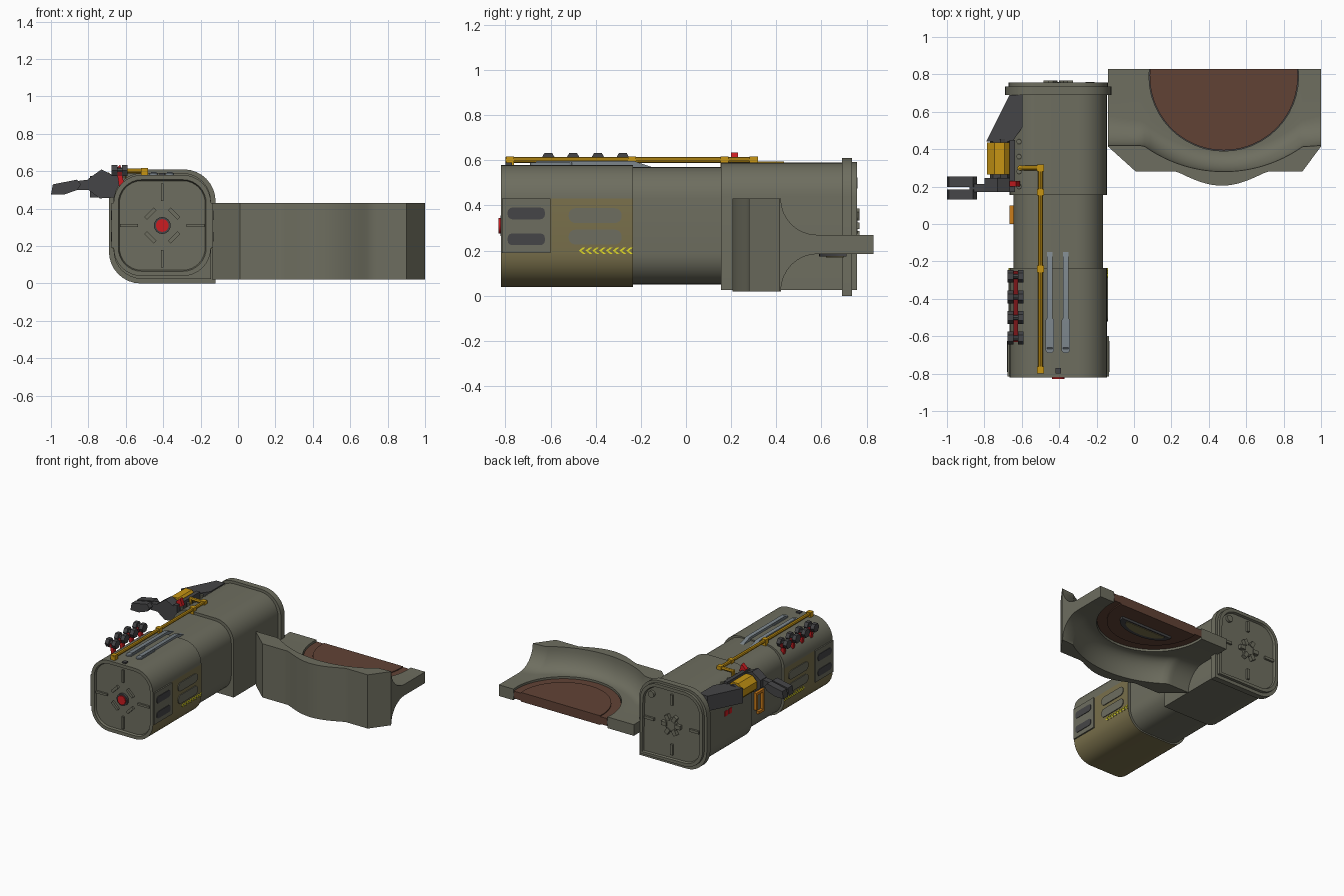
import bpy, bmesh, math
from mathutils import Vector

if "Cube" in bpy.data.objects:
    bpy.data.objects.remove(bpy.data.objects["Cube"], do_unlink=True)


def material(name, *rgb):
    m = bpy.data.materials.new(name)
    m.use_nodes = True
    m.diffuse_color = (*rgb, 1)
    m.node_tree.nodes["Principled BSDF"].inputs["Base Color"].default_value = (*rgb, 1)
    return m


HULL = material("grey olive hull", .155, .155, .115)
OCHRE = material("ochre olive", .19, .16, .07)
BROWN = material("red brown", .12, .055, .036)
DARK = material("dark grey", .06, .06, .063)
YELLOW = material("machine yellow", .57, .3, .007)
STEEL = material("blue grey", .2, .235, .26)
RED = material("bright red", .6, .012, .015)
MAROON = material("deep red", .2, .008, .01)
LIME = material("marking yellow", .75, .7, .02)
ORANGE = material("orange", .6, .2, .01)
PARTS = []


def finish(name, bm, *mats):
    bmesh.ops.recalc_face_normals(bm, faces=bm.faces)
    mesh = bpy.data.meshes.new(name)
    bm.to_mesh(mesh)
    bm.free()
    for m in mats:
        mesh.materials.append(m)
    ob = bpy.data.objects.new(name, mesh)
    bpy.context.collection.objects.link(ob)
    PARTS.append(ob)
    return ob


def loft(bm, rings):
    rows = [[bm.verts.new(p) for p in ring] for ring in rings]
    n = len(rows[0])
    for a, b in zip(rows, rows[1:]):
        for i in range(n):
            j = (i + 1) % n
            bm.faces.new((a[i], a[j], b[j], b[i]))
    return bm.faces.new(rows[0]), bm.faces.new(rows[-1])


def place(axis, u, v, d):
    return {"x": (d, u, v), "y": (u, d, v), "z": (u, v, d)}[axis]


def prism(name, axis, pts, d0, d1, mat):
    bm = bmesh.new()
    loft(bm, [[place(axis, u, v, d) for u, v in pts] for d in (d0, d1)])
    return finish(name, bm, mat)


def rect(u0, u1, v0, v1):
    return [(u0, v0), (u1, v0), (u1, v1), (u0, v1)]


def rounded(u0, u1, v0, v1, r, square_corner=False, seg=8):
    """Rounded rectangle; optionally keep the low-v, high-u corner square."""
    pts = []
    corners = [(u1 - r, v1 - r), (u0 + r, v1 - r), (u0 + r, v0 + r), (u1 - r, v0 + r)]
    for k, (cu, cv) in enumerate(corners):
        if k == 3 and square_corner:
            pts.append((u1, v0))
            continue
        for i in range(seg + 1):
            a = math.pi / 2 * (k + i / seg)
            pts.append((cu + r * math.cos(a), cv + r * math.sin(a)))
    return pts


def disc(cu, cv, r, n=24, turn=0.0):
    return [(cu + r * math.cos(turn + 2 * math.pi * i / n),
             cv + r * math.sin(turn + 2 * math.pi * i / n)) for i in range(n)]


def spoke(name, angle, r0, r1, w, y0, y1, mat):
    """Bar pointing away from the tube axis."""
    c, s = math.cos(angle), math.sin(angle)
    pts = [(CX + u * c - v * s, CZ + u * s + v * c) for u, v in rect(r0, r1, -w / 2, w / 2)]
    return prism(name, "y", pts, y0, y1, mat)


def tube(name, pts, y0, y1, ochre_below=0.0, recess=None):
    bm = bmesh.new()
    caps = loft(bm, [[(x, y, z) for x, z in pts] for y in (y0, y1)])
    for f in bm.faces:
        f.material_index = int(f not in caps and f.calc_center_median().z < ochre_below)
    bmesh.ops.recalc_face_normals(bm, faces=bm.faces)
    if recess is not None:
        bmesh.ops.inset_region(bm, faces=[caps[recess]], thickness=.025)
        bmesh.ops.inset_region(bm, faces=[caps[recess]], thickness=.006, depth=-.016)
    return finish(name, bm, HULL, OCHRE)


# Tube body
CX, CZ = -.405, .31
front = rounded(-.665, -.145, .04, .58, .15)
tube("front_section", front, -.82, -.6, .19, recess=0)
tube("painted_section", front, -.6, -.235, .435)
tube("middle_section", rounded(-.645, -.165, .05, .57, .14), -.235, .16)
tube("rear_section", rounded(-.665, -.145, .025, .59, .15, True), .155, .7)
tube("rear_flange", rounded(-.69, -.12, 0, .61, .17, True), .69, .735)
tube("rear_cap", rounded(-.67, -.14, .025, .592, .155, True), .73, .757, recess=1)

# End cap ribs and hubs
for k in range(4):
    a = k * math.pi / 2
    spoke("front_rib", a, .13, .225, .016, -.818, -.8, HULL)
    spoke("front_hub_guard", a + math.pi / 4, .08, .1, .07, -.82, -.8, HULL)
    spoke("rear_rib", a, .15, .23, .02, .74, .756, HULL)
for k in range(6):
    spoke("rear_hub_tooth", k * math.pi / 3, .035, .08, .03, .74, .768, HULL)
prism("front_hub", "y", disc(CX, CZ, .045), -.822, -.8, DARK)
prism("front_button", "y", disc(CX, CZ, .034), -.83, -.8, RED)
prism("rear_hub", "y", disc(CX, CZ, .05), .74, .76, HULL)
prism("rear_port", "y", disc(CX + .17, .5, .025), .74, .76, HULL)

# Side panels, vents and chevrons, on both sides
for s in (-1, 1):
    x = CX + s * .26
    prism("vent_panel", "x", rect(-.815, -.6, .19, .43), x - s * .01, x + s * .01, HULL)
    for z in (.25, .365):
        prism("vent", "x", rounded(-.79, -.625, z - .026, z + .026, .02, seg=3),
              x, x + s * .014, DARK)
    for z in (.26, .355):
        prism("side_window", "x", rounded(-.52, -.285, z - .033, z + .033, .03, seg=4),
              x - s * .002, x + s * .006, HULL)
    for k in range(8):
        y = -.475 + k * .03
        pts = [(y, .2), (y + .018, .214), (y + .03, .214), (y + .012, .2),
               (y + .03, .186), (y + .018, .186)]
        prism("chevron", "x", pts, x - s * .002, x + s * .005, LIME)

# Right side markings and hook
for y in (.4, .45):
    prism("red_mark", "x", rect(y, y + .035, .34, .38), -.66, -.669, RED)
for box in (rect(0, .1, .35, .37), rect(0, .02, .2, .37), rect(.08, .1, .24, .37),
            rect(0, .07, .2, .22)):
    prism("hook_bar", "x", box, -.64, -.665, ORANGE)

# Roof pipe
prism("pipe_run", "y", disc(-.5, .602, .013, 8), -.8, .31, YELLOW)
prism("pipe_bend", "x", disc(.3, .602, .013, 8), -.615, -.495, YELLOW)
prism("pipe_drop", "z", disc(-.61, .3, .013, 8), .55, .61, YELLOW)
for y in (-.78, -.24, .17, .3):
    prism("pipe_clamp", "y", rect(-.518, -.482, .56, .617), y - .018, y + .018, YELLOW)
prism("roof_socket", "z", rect(-.42, -.39, -.8, -.77), .57, .59, DARK)

# Roof strips with a sloping rear end
for x in (-.45, -.365):
    pts = [(-.69, .575), (-.66, .597), (-.23, .597), (-.15, .57), (-.15, .56), (-.69, .56)]
    prism("roof_strip", "x", pts, x - .015, x + .015, STEEL)
    prism("strip_foot", "z", rounded(x - .023, x + .023, -.69, -.5, .02, seg=4), .57, .59, STEEL)

# Lamp row
prism("lamp_rail", "y", rect(-.645, -.62, .575, .6), -.63, -.25, MAROON)
for k in range(4):
    y = -.61 + k * .11
    prism("lamp_post", "y", [(-.645, .58), (-.62, .58), (-.6, .5), (-.63, .48)],
          y - .012, y + .012, RED)
    prism("lamp_axle", "x", disc(y, .605, .014, 8), -.67, -.59, DARK)
    for x in (-.66, -.605):
        prism("lamp", "x", disc(y, .603, .034, 6), x - .015, x + .015, DARK)

# Gripper arm
prism("arm_mount", "y", rect(-.665, -.635, .42, .59), .17, .45, DARK)
prism("arm_nose", "z", [(-.79, .44), (-.665, .69), (-.595, .69), (-.595, .52), (-.65, .44)],
      .46, .575, DARK)
prism("arm_motor", "y", disc(-.72, .53, .07, 8, math.pi / 8), .265, .435, YELLOW)
for y in (.245, .43):
    prism("motor_collar", "y", disc(-.715, .53, .055, 8), y, y + .025, DARK)
prism("arm_shoulder", "y", [(-.8, .56), (-.73, .61), (-.65, .57), (-.65, .46),
                            (-.74, .455), (-.8, .5)], .17, .245, DARK)
prism("arm_wrist", "y", [(-.88, .5), (-.88, .545), (-.76, .56), (-.76, .5)], .17, .215, DARK)
for y in (.13, .198):
    prism("gripper_finger", "y", [(-1, .475), (-.99, .53), (-.86, .555), (-.84, .53),
                                  (-.86, .5), (-.93, .475)], y, y + .055, DARK)
prism("arm_red_tab", "y", [(-.665, .6), (-.63, .635), (-.61, .58), (-.64, .565)],
      .2, .23, RED)
for k in range(4):
    prism("roof_knob", "z", disc(-.615, .2 + k * .08, .014, 8), .54, .575, HULL)


# Docking cradle: cross-sections lofted along x
def outer_y(x):
    if x < .01:
        return .28 + .135 * (.01 - x) / .15
    if x > .9:
        return .28 + .135 * (x - .9) / .1
    return .28 - .075 * max(0, math.cos(math.pi / 2 * min(1, abs(x - .47) / .24)))


def cradle_section(x):
    yo = outer_y(x)
    yi = max(yo + .005, min(.42, 1.01 - math.sqrt(.533 - (x - .48) ** 2)))
    w = .105 + .055 * ((x - .43) / .57) ** 2
    arc = [math.pi / 2 * i / 8 for i in range(9)]
    top = [(yi + w - w * math.cos(a), .43 - .16 * math.sin(a)) for a in arc]
    low = [(yi + w - w * math.cos(a), .02 + .165 * math.sin(a)) for a in reversed(arc)]
    pts = [(yo, .02), (yo, .43)] + top + [(.83, .27), (.83, .185)] + low
    return [(x, y, z) for y, z in pts]


columns = sorted({-.14, .01, .9, 1.0} | {round(.03 + k * .0275, 4) for k in range(32)})
bm = bmesh.new()
loft(bm, [cradle_section(x) for x in columns])
cradle = finish("docking_cradle", bm, HULL)

# Round opening cut through the cradle plate
cutter = prism("opening_cutter", "z", disc(.48, .79, .4, 48), .1, .5, HULL)
cutter.hide_render = True
mod = cradle.modifiers.new("opening", "BOOLEAN")
mod.operation, mod.solver, mod.object = "DIFFERENCE", "EXACT", cutter
bpy.context.view_layer.objects.active = cradle
bpy.ops.object.modifier_apply(modifier=mod.name)
PARTS.remove(cutter)
bpy.data.objects.remove(cutter, do_unlink=True)


def half_disc(name, cy, rx, ry, y_max, z0, z1, mat):
    start = math.asin(min(1, (y_max - cy) / ry))
    pts = []
    for i in range(41):
        a = math.pi - start + (math.pi + 2 * start) * i / 40
        pts.append((.48 + rx * math.cos(a), cy + ry * math.sin(a)))
    return prism(name, "z", pts, z0, z1, mat)


# Cradle pad, stepped above and below
half_disc("pad_gap", .79, .402, .402, .829, .215, .24, DARK)
half_disc("pad_outer", .79, .396, .396, .83, .2, .256, BROWN)
half_disc("pad_inner", .8, .335, .335, .83, .192, .262, BROWN)
half_disc("pad_under_plate", .71, .22, .12, .71, .174, .2, DARK)
half_disc("pad_under_window", .7, .17, .08, .7, .17, .2, OCHRE)

# Smooth rounded parts, keep edges sharp
bpy.ops.object.select_all(action="DESELECT")
for ob in PARTS:
    ob.select_set(True)
bpy.context.view_layer.objects.active = PARTS[0]
bpy.ops.object.shade_smooth_by_angle()
